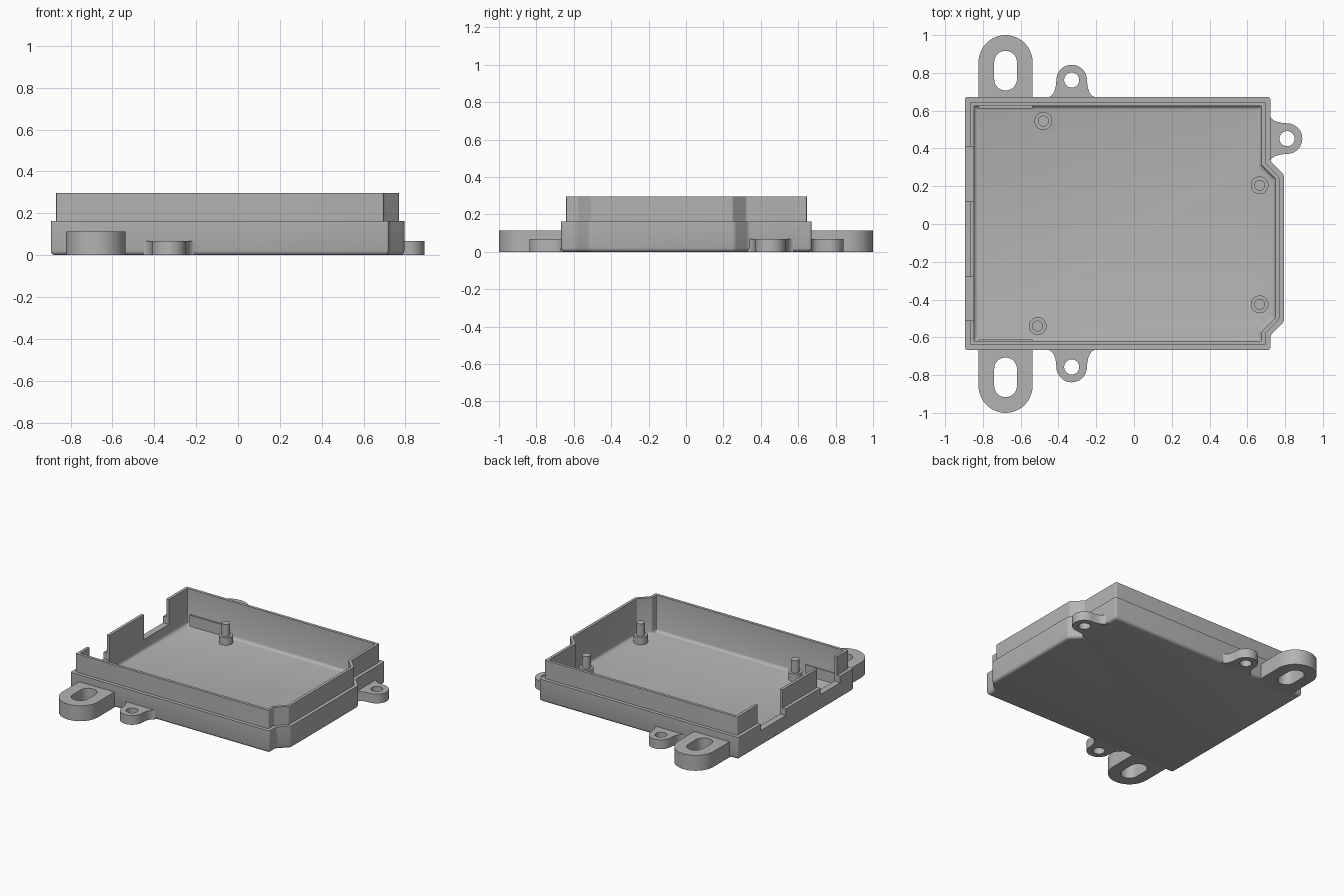
import bpy, bmesh
from math import sin, cos, pi, radians
from mathutils import Vector

cube = bpy.data.objects.get("Cube")
if cube:
    bpy.data.objects.remove(cube, do_unlink=True)

grey = bpy.data.materials.new("matte grey")
grey.use_nodes = True
GREY = (0.45, 0.45, 0.45, 1)
grey.diffuse_color = GREY
grey.node_tree.nodes["Principled BSDF"].inputs["Base Color"].default_value = GREY


def select(obj):
    bpy.ops.object.select_all(action='DESELECT')
    obj.select_set(True)
    bpy.context.view_layer.objects.active = obj


def finish(obj):
    obj.data.materials.clear()
    obj.data.materials.append(grey)
    select(obj)
    bpy.ops.object.shade_smooth_by_angle(angle=radians(35))


def mesh_object(name, bm):
    bmesh.ops.recalc_face_normals(bm, faces=bm.faces)
    mesh = bpy.data.meshes.new(name)
    bm.to_mesh(mesh)
    bm.free()
    obj = bpy.data.objects.new(name, mesh)
    bpy.context.collection.objects.link(obj)
    return obj


def inset_outline(points, inset):
    """Move every side of a counter-clockwise outline inwards."""
    result = []
    for i, p in enumerate(points):
        a = (p - points[i - 1]).normalized()
        b = (points[(i + 1) % len(points)] - p).normalized()
        na, nb = Vector((-a.y, a.x)), Vector((-b.y, b.x))
        result.append(p + (na + nb) * inset / (1 + na.dot(nb)))
    return result


def bezier(a, b, c, steps):
    return [a * (1 - t) ** 2 + b * 2 * t * (1 - t) + c * t * t
            for t in (k / steps for k in range(steps + 1))]


def round_corners(points, radius, steps=4):
    result = []
    for i, p in enumerate(points):
        before = (points[i - 1] - p).normalized() * radius
        after = (points[(i + 1) % len(points)] - p).normalized() * radius
        result += bezier(p + before, p, p + after, steps)
    return result


def loft(name, rings):
    """Skin closed rings of equal length and cap both ends."""
    bm = bmesh.new()
    loops = [[bm.verts.new(v) for v in ring] for ring in rings]
    n = len(loops[0])
    for low, high in zip(loops, loops[1:]):
        for i in range(n):
            j = (i + 1) % n
            bm.faces.new((low[i], low[j], high[j], high[i]))
    bm.faces.new(loops[0][::-1])
    bm.faces.new(loops[-1])
    return mesh_object(name, bm)


def arc(cx, cy, r, start, end, steps=24):
    return [Vector((cx + r * cos(start + (end - start) * k / steps),
                    cy + r * sin(start + (end - start) * k / steps)))
            for k in range(steps + 1)]


def plate(name, outline, hole, height, x, y, turn):
    """Flat lug with a hole, extruded from a filled profile."""
    curve = bpy.data.curves.new(name, 'CURVE')
    curve.dimensions = '2D'
    curve.fill_mode = 'BOTH'
    curve.extrude = height / 2
    for loop in (outline, hole):
        spline = curve.splines.new('POLY')
        spline.points.add(len(loop) - 1)
        for point, v in zip(spline.points, loop):
            point.co = (v.x, v.y, 0, 1)
        spline.use_cyclic_u = True
    obj = bpy.data.objects.new(name, curve)
    bpy.context.collection.objects.link(obj)
    obj.location = (x, y, height / 2)
    obj.rotation_euler.z = turn
    select(obj)
    bpy.ops.object.convert(target='MESH')
    finish(bpy.context.object)


# Tray shell: (inset, height, corner radius) from underside, over the rim, to the floor
outline = [Vector(p) for p in (
    (-0.895, -0.667), (0.722, -0.667), (0.722, -0.59), (0.795, -0.517),
    (0.795, 0.26), (0.722, 0.333), (0.722, 0.672), (-0.895, 0.672))]
section = [(0.02, 0, 0.012), (0.01, 0.003, 0.012), (0.003, 0.01, 0.014), (0, 0.02, 0.015),
           (0, 0.163, 0.015), (0.026, 0.163, 0.008), (0.026, 0.297, 0.008),
           (0.047, 0.297, 0.006), (0.047, 0.05, 0.006), (0.05, 0.04, 0.006),
           (0.057, 0.033, 0.006), (0.067, 0.03, 0.006)]
shell = loft("tray_shell", [
    [(v.x, v.y, z) for v in round_corners(inset_outline(outline, inset), r)]
    for inset, z, r in section])

# Two openings in the left-hand wall
for y0, y1 in ((-0.51, -0.28), (0.12, 0.41)):
    bm = bmesh.new()
    bmesh.ops.create_cube(bm, size=1)
    bmesh.ops.scale(bm, verts=bm.verts, vec=(0.12, y1 - y0, 0.3))
    bmesh.ops.translate(bm, verts=bm.verts, vec=(-0.89, (y0 + y1) / 2, 0.265))
    cutter = mesh_object("opening_cutter", bm)
    cutter.hide_render = True
    cut = shell.modifiers.new("opening", 'BOOLEAN')
    cut.operation = 'DIFFERENCE'
    cut.solver = 'EXACT'
    cut.object = cutter
    select(shell)
    bpy.ops.object.modifier_apply(modifier=cut.name)
    bpy.data.objects.remove(cutter, do_unlink=True)
finish(shell)

# Large slotted mounting lugs, front and back
R = 0.143
slot_outline = [Vector((-R, -0.245)), Vector((R, -0.245))] + arc(0, 0, R, 0, pi)
slot_hole = arc(0, 0, 0.06, 0, pi) + arc(0, -0.09, 0.06, pi, 2 * pi)
for name, y, turn in (("back_slot_lug", 0.857, 0), ("front_slot_lug", -0.857, pi)):
    plate(name, slot_outline, slot_hole, 0.113, -0.68, y, turn)

# Small screw ears with flared roots
r = 0.081
flare = bezier(Vector((0.122, -0.09)), Vector((0.085, -0.08)), Vector((r, 0)), 10)
mirrored = [Vector((-v.x, v.y)) for v in reversed(flare)]
ear_outline = ([Vector((-0.122, -0.12)), Vector((0.122, -0.12))] + flare
               + arc(0, 0, r, 0, pi)[1:-1] + mirrored)
ear_hole = arc(0, 0, 0.04, 0, 2 * pi)[:-1]
for name, x, y, turn in (("back_ear", -0.33, 0.762, 0), ("front_ear", -0.33, -0.757, pi),
                         ("side_ear", 0.81, 0.452, -pi / 2)):
    plate(name, ear_outline, ear_hole, 0.068, x, y, turn)

# Board standoffs with locating pins
for i, (x, y) in enumerate(((-0.48, 0.545), (-0.51, -0.54), (0.665, 0.205), (0.665, -0.425))):
    post = loft(f"standoff_{i + 1}", [
        [(x + v.x, y + v.y, z) for v in arc(0, 0, radius, 0, 2 * pi, 32)[:-1]]
        for radius, z in ((0.047, 0.02), (0.047, 0.085), (0.029, 0.085), (0.029, 0.175))])
    finish(post)
